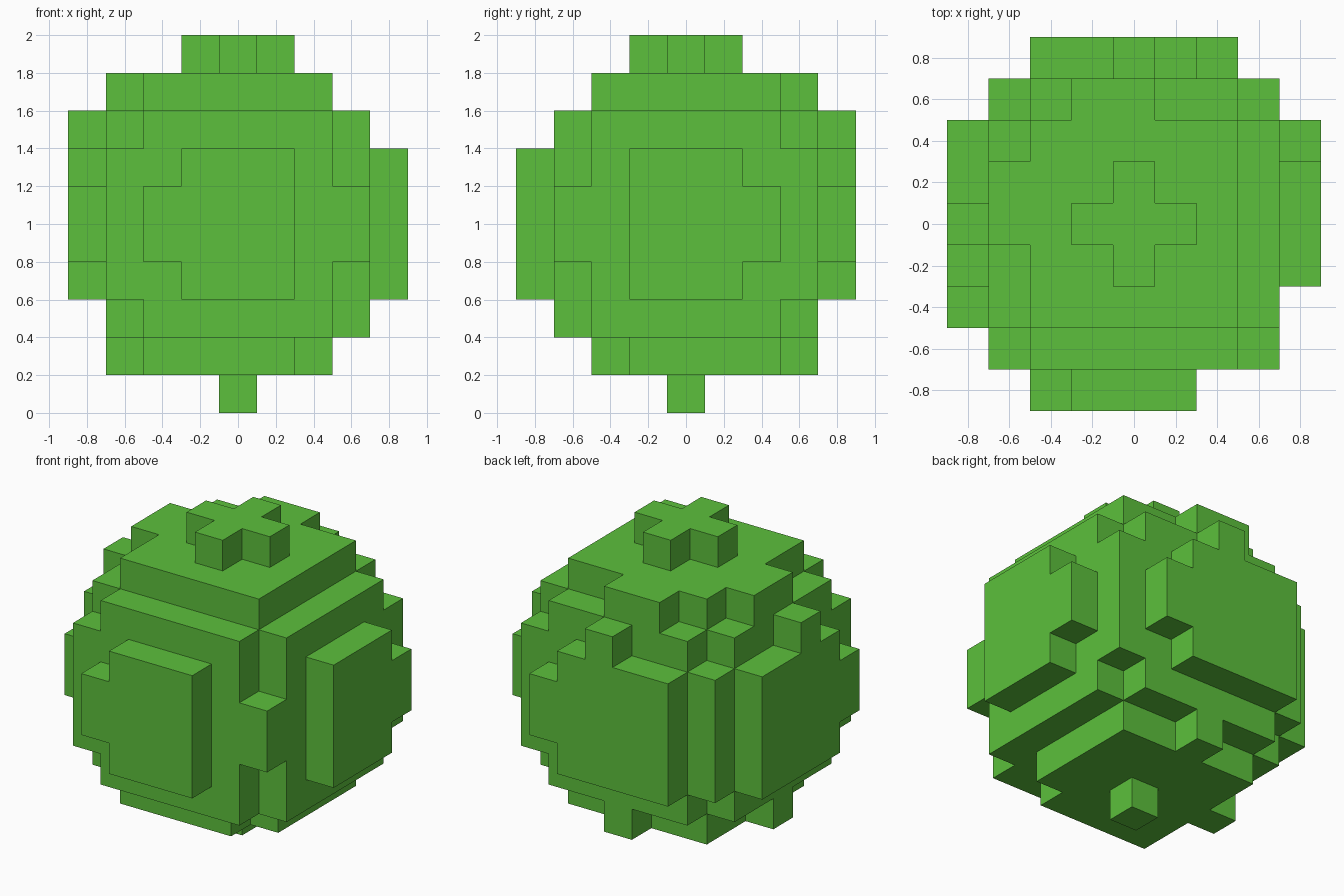
import bpy
import bmesh
from mathutils import Vector

CELL = 0.2

cube = bpy.data.objects.get("Cube")
if cube:
    bpy.data.objects.remove(cube, do_unlink=True)

leaf = bpy.data.materials.new("leaf_green")
leaf.use_nodes = True
colour = (0.107, 0.527, 0.045, 1.0)
leaf.diffuse_color = colour
leaf.node_tree.nodes["Principled BSDF"].inputs["Base Color"].default_value = colour

cells = set()


def block(xs, ys, zs):
    """Fill a box of grid cells and its reflection across the x = -y diagonal."""
    for i in range(xs[0], xs[1] + 1):
        for j in range(ys[0], ys[1] + 1):
            for k in range(zs[0], zs[1] + 1):
                cells.add((i, j, k))
                cells.add((-j, -i, k))


# Bottom stub and lower cap with its bumps
block((0, 0), (0, 0), (0, 0))
block((-2, 1), (-2, 2), (1, 1))
block((0, 0), (3, 3), (1, 1))

# Main body and its corner posts
block((-3, 3), (-2, 2), (2, 7))
block((3, 3), (3, 3), (3, 6))
block((-3, -3), (3, 3), (3, 6))
block((3, 3), (-3, -3), (4, 5))

# Front plate, reflected onto the +x side
block((-1, 1), (-4, -4), (3, 6))
block((-2, -2), (-4, -4), (4, 5))

# Back plate, reflected onto the -x side
block((-2, 1), (4, 4), (3, 6))
block((2, 2), (4, 4), (4, 5))
block((0, 0), (4, 4), (7, 7))

# Upper cap, its bumps and the cross on top
block((-2, 2), (-2, 2), (8, 8))
block((-1, 0), (3, 3), (8, 8))
block((-1, 1), (0, 0), (9, 9))

# Skin the filled cells: one square wherever a cell meets empty space
bm = bmesh.new()
for cell in sorted(cells):
    centre = Vector(cell) + Vector((0, 0, 0.5))
    for axis in range(3):
        for sign in (-1, 1):
            n = Vector((0, 0, 0))
            n[axis] = sign
            neighbour = tuple(c + int(d) for c, d in zip(cell, n))
            if neighbour in cells:
                continue
            u = Vector((0, 0, 0))
            u[(axis + 1) % 3] = 1
            v = n.cross(u)
            corners = [n + u + v, n - u + v, n - u - v, n + u - v]
            bm.faces.new([bm.verts.new((centre + c / 2) * CELL) for c in corners])
bmesh.ops.remove_doubles(bm, verts=bm.verts, dist=0.001)

mesh = bpy.data.meshes.new("blocky_foliage")
bm.to_mesh(mesh)
bm.free()
mesh.materials.append(leaf)
foliage = bpy.data.objects.new("blocky_foliage", mesh)
bpy.context.collection.objects.link(foliage)
